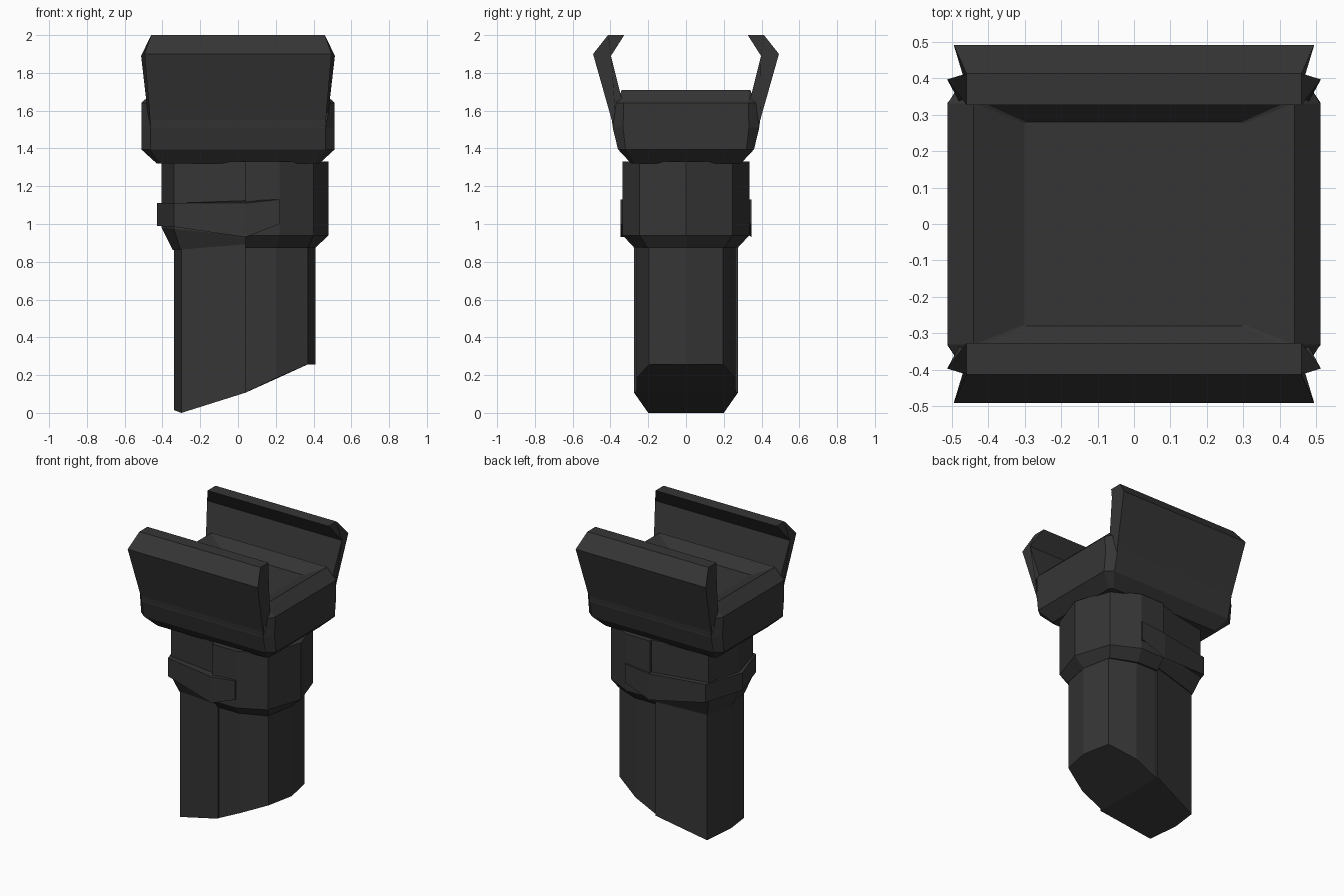
import bpy, bmesh

if "Cube" in bpy.data.objects:
    bpy.data.objects.remove(bpy.data.objects["Cube"])

mat = bpy.data.materials.new("dark_grey")
mat.diffuse_color = (0.036, 0.036, 0.036, 1)
mat.use_nodes = True
mat.node_tree.nodes["Principled BSDF"].inputs["Base Color"].default_value = mat.diffuse_color


def loft(name, rings):
    """Join closed rings of equal length with quads and cap both ends."""
    bm = bmesh.new()
    loops = [[bm.verts.new(p) for p in r] for r in rings]
    n = len(loops[0])
    for a, b in zip(loops, loops[1:]):
        for i in range(n):
            j = (i + 1) % n
            bm.faces.new((a[i], a[j], b[j], b[i]))
    bm.faces.new(loops[0])
    bm.faces.new(loops[-1])
    bmesh.ops.recalc_face_normals(bm, faces=bm.faces)
    me = bpy.data.meshes.new(name)
    bm.to_mesh(me)
    bm.free()
    me.materials.append(mat)
    ob = bpy.data.objects.new(name, me)
    bpy.context.collection.objects.link(ob)
    return ob


def mirror_y(half):
    """Close a half outline (front side, ends may lie on y = 0)."""
    return half + [(p[0], -p[1]) + tuple(p[2:]) for p in reversed(half) if p[1] != 0]


def at(outline, z):
    return [(x, y, z(x) if callable(z) else z) for x, y in outline]


# Grip: rear and front shells with slanted foot
def foot(x):
    if x < -0.3:
        return 0.015
    if x < 0.04:
        return 0.005 + (x + 0.3) * 0.3
    return min(0.107 + (x - 0.04) * 0.48, 0.257)


rear = mirror_y([(-0.34, 0), (-0.30, -0.20), (0.04, -0.275)])
front = mirror_y([(0.04, -0.262), (0.20, -0.262), (0.37, -0.195), (0.41, 0)])
loft("grip_rear", [[(x, y, 0 if x == -0.30 else foot(x)) for x, y in rear], at(rear, 0.95)])
loft("grip_front", [at(front, foot), at(front, 0.95)])

# Collar: two halves that taper down to the grip
c_rear = mirror_y([(-0.405, 0), (-0.34, -0.24), (0.04, -0.315)])
c_rear_low = mirror_y([(-0.345, 0), (-0.305, -0.205), (0.04, -0.28)])
loft("collar_rear", [at(c_rear_low, lambda x: 0.865 + (x + 0.3) * 0.08),
                     at(c_rear, lambda x: 0.98 - (x + 0.4) * 0.1), at(c_rear, 1.33)])
c_front = mirror_y([(0.04, -0.335), (0.22, -0.335), (0.40, -0.245), (0.48, 0)])
c_front_low = mirror_y([(0.04, -0.275), (0.20, -0.275), (0.37, -0.205), (0.41, 0)])
loft("collar_front", [at(c_front_low, 0.875), at(c_front, 0.94), at(c_front, 1.33)])

# Strap wrapping the rear of the collar
strap = mirror_y([(-0.43, 0), (-0.34, -0.275), (0.04, -0.347), (0.22, -0.347)])
low = {-0.43: 0.99, -0.34: 0.985, 0.04: 0.93, 0.22: 1.0}
loft("strap", [at(strap, lambda x: low[x]),
               at(strap, lambda x: 1.13 if x > 0.2 else 1.11)])


# Clamp base: chamfered block with a shallow recess on top
def octagon(x, y, cx, cy):
    half = [(-x, -y + cy), (-x + cx, -y), (x - cx, -y), (x, -y + cy)]
    return mirror_y(half)


loft("clamp_base", [
    at(octagon(0.43, 0.29, 0.02, 0.02), 1.32),
    at(octagon(0.512, 0.36, 0.05, 0.04), 1.395),
    at(octagon(0.512, 0.388, 0.05, 0.055), 1.51),
    at(octagon(0.512, 0.37, 0.025, 0.04), 1.64),
    at(octagon(0.44, 0.34, 0.008, 0.008), 1.71),
    at(octagon(0.30, 0.28, 0.004, 0.004), 1.64)])

# Clamp rails: y, z and half-length for each profile point
rail = [(0.30, 1.45, 0.44), (0.365, 1.43, 0.46), (0.387, 1.51, 0.462), (0.393, 1.55, 0.465),
        (0.492, 1.90, 0.495), (0.413, 2.0, 0.46), (0.327, 2.0, 0.46), (0.397, 1.89, 0.513),
        (0.345, 1.68, 0.485), (0.30, 1.60, 0.46)]
for side, name in ((-1, "front_rail"), (1, "back_rail")):
    loft(name, [[(s * x, side * y, z) for y, z, x in rail] for s in (-1, 1)])
